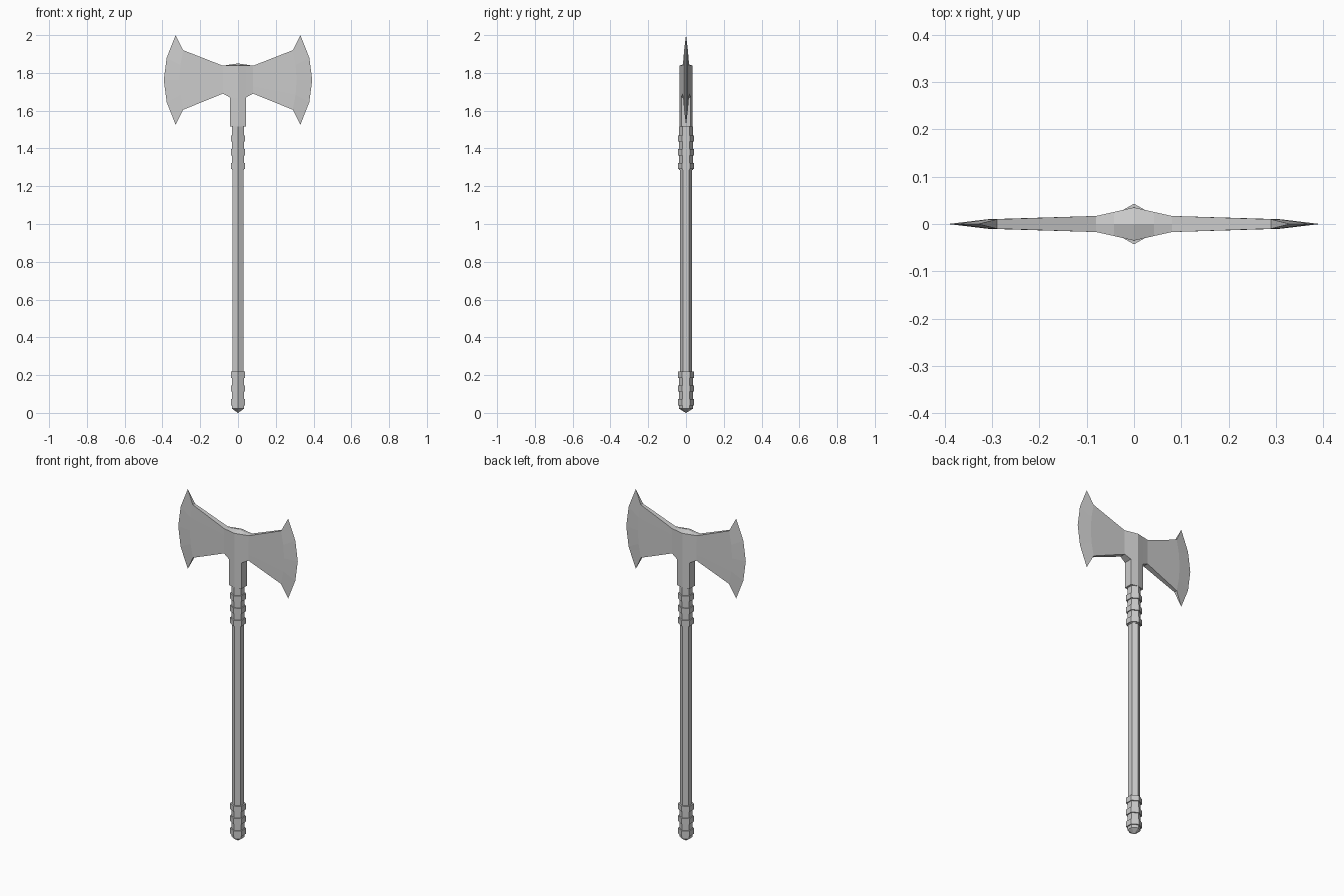
import bpy
import bmesh
from math import sin, cos, pi

cube = bpy.data.objects.get("Cube")
if cube:
    bpy.data.objects.remove(cube)

steel = bpy.data.materials.new("pale_grey")
steel.use_nodes = True
GREY = (0.6, 0.6, 0.6, 1)
steel.diffuse_color = GREY
steel.node_tree.nodes["Principled BSDF"].inputs["Base Color"].default_value = GREY


def finish(name, bm):
    bmesh.ops.remove_doubles(bm, verts=bm.verts[:], dist=1e-5)
    bmesh.ops.recalc_face_normals(bm, faces=bm.faces[:])
    mesh = bpy.data.meshes.new(name)
    bm.to_mesh(mesh)
    bm.free()
    mesh.materials.append(steel)
    obj = bpy.data.objects.new(name, mesh)
    bpy.context.collection.objects.link(obj)
    return obj


def hex_turned(name, profile):
    """Six-sided solid from (radius, z) pairs, with corners at front and back."""
    bm = bmesh.new()
    rings = [[bm.verts.new((r * sin(k * pi / 3), r * cos(k * pi / 3), z))
              for k in range(6)] for r, z in profile]
    for low, high in zip(rings, rings[1:]):
        for k in range(6):
            n = (k + 1) % 6
            bm.faces.new((low[k], low[n], high[n], high[k]))
    bm.faces.new(rings[0][::-1])
    bm.faces.new(rings[-1])
    return finish(name, bm)


def quarter_sheet(name, columns):
    """Skin columns of points into a quarter shell, mirrored across x and y."""
    bm = bmesh.new()
    for left, right in zip(columns, columns[1:]):
        for i in range(len(left) - 1):
            corners = []
            for p in (left[i], right[i], right[i + 1], left[i + 1]):
                if p not in corners:
                    corners.append(p)
            if len(corners) > 2:
                bm.faces.new([bm.verts.new(p) for p in corners])
    obj = finish(name, bm)
    # Outward side of the quarter shell faces +y
    if sum(f.normal.y * f.area for f in obj.data.polygons) < 0:
        obj.data.flip_normals()
    mirror = obj.modifiers.new("Mirror", 'MIRROR')
    mirror.use_axis = (True, True, False)
    mirror.merge_threshold = 0.0005
    return obj


# Handle, with a pointed pommel and thicker grips
hex_turned("shaft", [(0.033, 0.1), (0.033, 1.53)])
hex_turned("lower_grip", [(0.001, 0.0), (0.036, 0.022), (0.036, 0.215)])
hex_turned("upper_grip", [(0.036, 1.285), (0.036, 1.515)])
for label, base in (("lower", 0.04), ("upper", 1.29)):
    for i in range(3):
        z = base + i * 0.073
        hex_turned(f"{label}_grip_ring_{i + 1}", [(0.043, z), (0.043, z + 0.033)])

# Socket below the blades
sections = [(0, 0.035), (0.042, 0.025), (0.042, 0)]
quarter_sheet("head_socket", [
    [(x, 0, 1.515), (x, y, 1.515), (x, y, 1.68)] for x, y in sections])


# Double blade: columns run from the lower rim to the upper rim
def column(x, bulge, y, low, high, spread=0.5, crown=0.0):
    mid = (low + high) / 2
    half = (high - low) / 2
    steps = (-1, -spread, 0, spread, 1)
    pts = [(x + bulge * (1 - s * s), y, mid + s * half) for s in steps]
    return [(x, 0, low)] + pts + [(x, 0, high + crown)]


quarter_sheet("double_blade", [
    column(0, 0, 0.035, 1.67, 1.838, crown=0.012),
    column(0.042, 0, 0.0255, 1.67, 1.838, crown=0.006),
    column(0.08, 0, 0.017, 1.69, 1.838),
    column(0.29, 0.02, 0.01, 1.605, 1.92),
    column(0.33, 0.063, 0, 1.525, 2.0),
])
